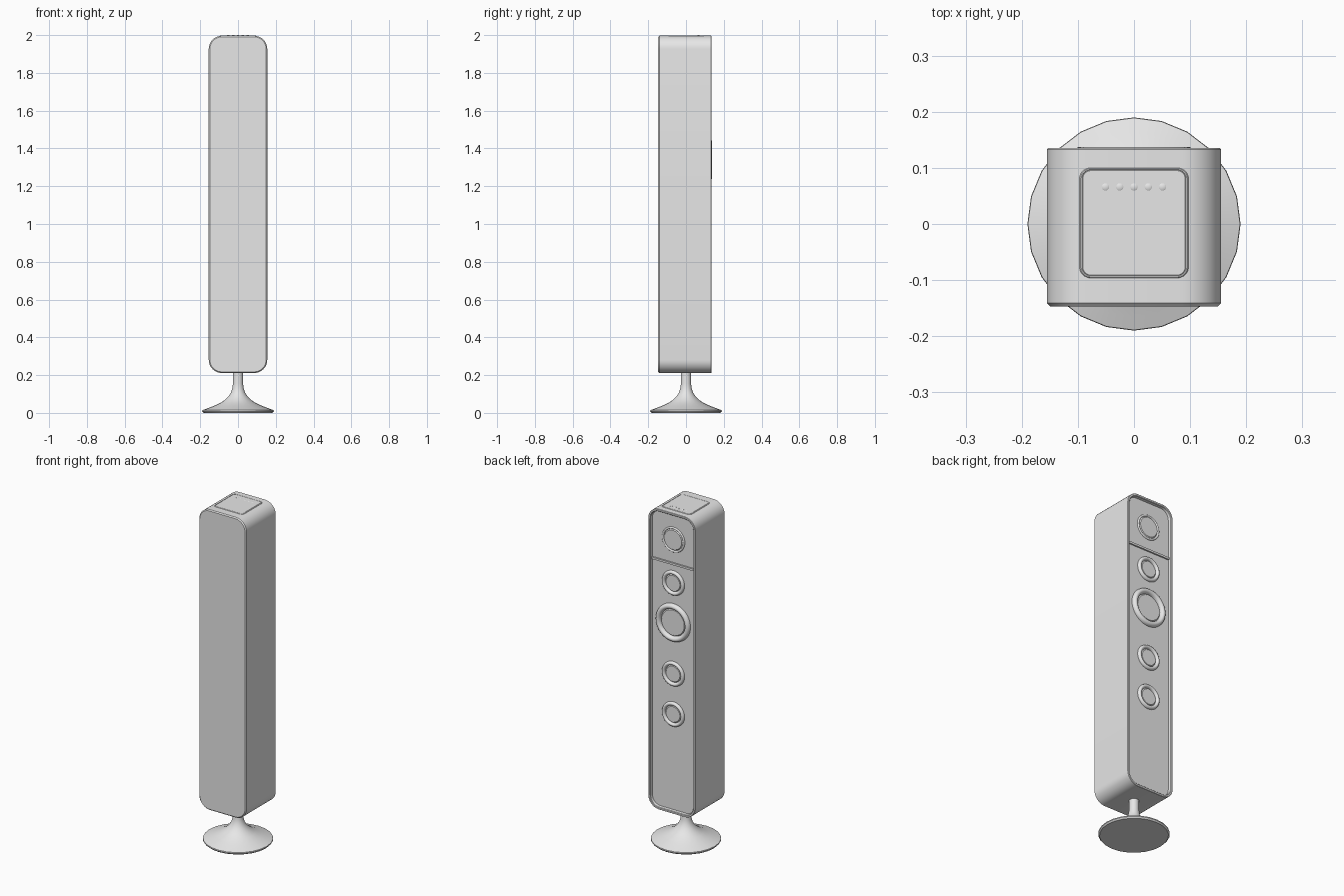
import bpy, bmesh, math
from mathutils import Matrix

if "Cube" in bpy.data.objects:
    bpy.data.objects.remove(bpy.data.objects["Cube"], do_unlink=True)

GREY = bpy.data.materials.new("light_grey")
GREY.use_nodes = True
GREY.diffuse_color = (0.8, 0.8, 0.8, 1)
GREY.node_tree.nodes["Principled BSDF"].inputs["Base Color"].default_value = (0.8, 0.8, 0.8, 1)

TO_BACK = Matrix.Rotation(-math.pi / 2, 4, "X")  # local z becomes +y


def finish(name, bm, matrix):
    bmesh.ops.recalc_face_normals(bm, faces=bm.faces)
    bm.transform(matrix)
    mesh = bpy.data.meshes.new(name)
    bm.to_mesh(mesh)
    bm.free()
    mesh.materials.append(GREY)
    obj = bpy.data.objects.new(name, mesh)
    bpy.context.collection.objects.link(obj)
    bpy.ops.object.select_all(action="DESELECT")
    obj.select_set(True)
    bpy.context.view_layer.objects.active = obj
    bpy.ops.object.shade_smooth_by_angle(angle=math.radians(35))
    return obj


def loft(name, loops, matrix):
    """Skin matching closed loops of points and cap both ends."""
    bm = bmesh.new()
    rings = [[bm.verts.new(p) for p in loop] for loop in loops]
    n = len(rings[0])
    for a, b in zip(rings, rings[1:]):
        for i in range(n):
            j = (i + 1) % n
            bm.faces.new((a[i], a[j], b[j], b[i]))
    bm.faces.new(rings[0])
    bm.faces.new(rings[-1])
    return finish(name, bm, matrix)


def rounded_rect(half_w, half_h, radius, inset, z, steps=8):
    pts = []
    for q, (sx, sy) in enumerate(((1, 1), (-1, 1), (-1, -1), (1, -1))):
        for k in range(steps + 1):
            a = (q + k / steps) * math.pi / 2
            pts.append((sx * (half_w - radius) + (radius - inset) * math.cos(a),
                        sy * (half_h - radius) + (radius - inset) * math.sin(a), z))
    return pts


def lathe(name, profile, matrix, sides=32):
    loops = [[(r * math.cos(math.tau * i / sides), r * math.sin(math.tau * i / sides), h)
              for i in range(sides)] for r, h in profile]
    return loft(name, loops, matrix)


# Cabinet: chamfered front edge, raised rim and recessed panel at the back
PANEL = 0.117
sections = [(0.006, -0.147), (0, -0.141), (0, 0.133), (0.002, 0.135),
            (0.011, 0.135), (0.014, 0.132), (0.016, PANEL)]
loft("cabinet", [rounded_rect(0.155, 0.893, 0.07, d, y) for d, y in sections],
     Matrix.Translation((0, 0, 1.104)) @ TO_BACK)

# Divider bar across the recessed panel
bm = bmesh.new()
bmesh.ops.create_cube(bm, size=1, matrix=Matrix.Diagonal((0.279, 0.012, 0.012, 1)))
finish("panel_divider", bm, Matrix.Translation((0, PANEL + 0.003, 1.69)))


# Drivers: domed surround, groove and flat cone disc
def driver(name, z, radius, minor, height):
    profile = [(radius + minor, -0.002)]
    for k in range(11):
        a = math.pi * k / 10
        profile.append((radius + minor * math.cos(a), height * math.sin(a)))
    inner = radius - minor
    profile += [(inner - 0.003, 0.001), (inner - 0.006, 0.005), (inner - 0.010, 0.005)]
    lathe(name, profile, Matrix.Translation((0, PANEL, z)) @ TO_BACK, 40)


driver("woofer", 1.34, 0.096, 0.016, 0.0205)
for label, z in (("upper", 1.575), ("middle", 1.035), ("lower", 0.795)):
    driver(label + "_driver", z, 0.062, 0.011, 0.014)
driver("tweeter", 1.832, 0.069, 0.006, 0.006)

# Control plate on the top
plate = [(0, 1.985), (0, 1.996), (0.002, 1.9985), (0.004, 1.9985), (0.005, 1.9975),
         (0.006, 1.9985)]
loft("control_plate", [rounded_rect(0.097, 0.099, 0.02, d, z) for d, z in plate],
     Matrix.Translation((0, 0.002, 0)))

# Row of buttons
for i in range(5):
    lathe("button_%d" % (i + 1), [(0.0065, -0.002), (0.0065, 0.0005), (0.005, 0.0015)],
          Matrix.Translation(((i - 2) * 0.0255, 0.066, 1.9985)), 16)

# Pedestal: trumpet-shaped foot rising into a slim stem
lathe("pedestal", [(0.183, 0), (0.19, 0.008), (0.189, 0.014), (0.165, 0.023),
                   (0.13, 0.036), (0.095, 0.052), (0.07, 0.068), (0.05, 0.088),
                   (0.037, 0.108), (0.03, 0.13), (0.027, 0.155), (0.027, 0.215)],
      Matrix.Identity(4), 24)
